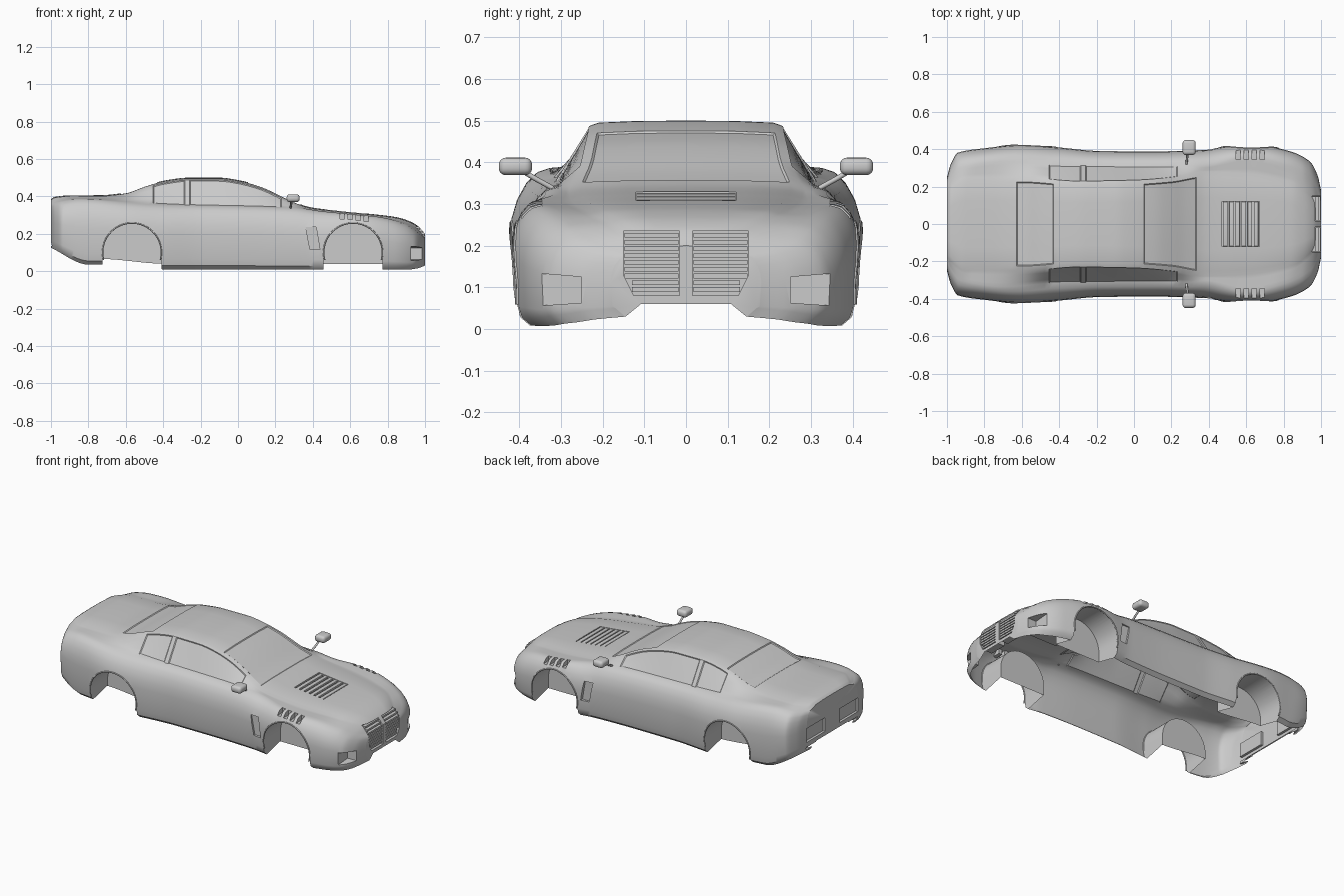
import bpy, bmesh, math
from mathutils import Vector
from mathutils.bvhtree import BVHTree

old = bpy.data.objects.get("Cube")
if old:
    bpy.data.objects.remove(old)

paint = bpy.data.materials.new("body_grey")
paint.use_nodes = True
paint.diffuse_color = (0.6, 0.6, 0.6, 1)
paint.node_tree.nodes["Principled BSDF"].inputs["Base Color"].default_value = (0.6, 0.6, 0.6, 1)


def curve_through(*pts):
    """Smooth function x -> value through the points, without overshoot."""
    d = [(b[1] - a[1]) / (b[0] - a[0]) for a, b in zip(pts, pts[1:])]
    m = [d[0]] + [2 * p * q / (p + q) if p * q > 0 else 0 for p, q in zip(d, d[1:])] + [d[-1]]

    def value(x):
        i = max(k for k in range(len(d)) if k == 0 or pts[k][0] <= x)
        (x0, y0), (x1, y1) = pts[i], pts[i + 1]
        h = x1 - x0
        t = (x - x0) / h
        return (y0 * (1 + 2 * t) * (1 - t) ** 2 + h * m[i] * t * (1 - t) ** 2
                + y1 * t * t * (3 - 2 * t) + h * m[i + 1] * t * t * (t - 1))
    return value


# Lengthwise lines of the body; the nose points to +x
top = curve_through((-1, .385), (-.98, .397), (-.9, .405), (-.74, .406), (-.6, .42), (-.5, .455),
                    (-.39, .485), (-.26, .5), (-.1, .5), (0, .487), (.12, .455), (.2, .42), (.28, .38),
                    (.385, .342), (.545, .322), (.84, .29), (.91, .27), (.96, .243), (1, .2))
width = curve_through((-1, .25), (-.98, .32), (-.94, .382), (-.8, .405), (-.6, .423), (-.41, .41),
                      (-.18, .39), (.1, .388), (.35, .395), (.54, .418), (.67, .42), (.83, .39),
                      (.94, .335), (.98, .265), (1, .18))
roof_width = curve_through((-1, .18), (-.9, .25), (-.6, .25), (-.3, .23), (0, .235), (.2, .25),
                           (.38, .28), (.6, .27), (.85, .22), (1, .1))
belt = curve_through((-1, .365), (-.85, .387), (-.6, .372), (-.3, .355), (.3, .34), (.45, .32),
                     (.6, .305), (.75, .29), (.9, .25), (1, .18))
belt_width = curve_through((-1, .21), (-.93, .3), (-.7, .335), (-.4, .315), (.38, .31), (.6, .36),
                           (.8, .32), (.95, .24), (1, .13))
bottom = curve_through((-1, .125), (-.8, .035), (-.73, .035), (-.4, .01), (.9, .008), (.96, .015), (1, .03))


def section(x):
    """Half cross-section from the roof centre down to the floor centre."""
    t, w, r, b, bw, f = (fn(x) for fn in (top, width, roof_width, belt, belt_width, bottom))
    pts = [(0, t), (.5 * r, t - .001), (.9 * r, t - .005)]
    pts += [(r + (bw - r) * k / 4, t - .013 + (b - t + .013) * k / 4) for k in range(5)]
    mid = f + .55 * (b - f)
    for k in range(1, 6):
        a = math.radians(18 * k)
        pts.append((bw + (w - bw) * math.sin(a), mid + (b - mid) * math.cos(a)))
    pts += [(w - .004, f + .3 * (mid - f)), (w - .012, f + .02), (w - .035, f)]
    return pts + [(.6 * w, f + .03), (0, f + .03)]


def is_glass(x, seg):
    if seg < 2:
        return .06 < x < .34 or -.62 < x < -.42
    return 3 <= seg <= 6 and (-.46 < x < -.29 or -.255 < x < .24)


# Hull: loft of the sections, closed at both ends
bm = bmesh.new()
STATIONS = 120
rings = []
for i in range(STATIONS + 1):
    x = -math.cos(math.pi * i / STATIONS)
    half = section(x)
    full = half + [(-y, z) for y, z in half[-2:0:-1]]
    rings.append([bm.verts.new((x, y, z)) for y, z in full])
count = len(rings[0])
glass = []
for a, b in zip(rings, rings[1:]):
    for j in range(count):
        k = (j + 1) % count
        face = bm.faces.new((a[j], a[k], b[k], b[j]))
        seg = min(j, count - 1 - j)
        face.material_index = 1 if seg >= 15 else 0      # floor, opened later
        if is_glass(face.calc_center_median().x, seg):
            glass.append(face)
bm.faces.new(rings[0])
bm.faces.new(rings[-1])
bmesh.ops.recalc_face_normals(bm, faces=bm.faces)
hull_tree = BVHTree.FromBMesh(bm)
bmesh.ops.inset_region(bm, faces=glass, thickness=.005, depth=-.004, use_even_offset=True)


def hit(origin, direction):
    return hull_tree.ray_cast(Vector(origin), Vector(direction))[0]


def add_object(name, bmesh_data, angle=35):
    mesh = bpy.data.meshes.new(name)
    bmesh_data.to_mesh(mesh)
    bmesh_data.free()
    mesh.materials.append(paint)
    obj = bpy.data.objects.new(name, mesh)
    bpy.context.collection.objects.link(obj)
    smooth(obj, angle)
    return obj


def smooth(obj, angle=35):
    bpy.ops.object.select_all(action='DESELECT')
    obj.select_set(True)
    bpy.context.view_layer.objects.active = obj
    bpy.ops.object.shade_smooth_by_angle(angle=math.radians(angle))


def prism(target, outline, axis, lo, hi):
    """Extrude a 2D outline along x, y or z from lo to hi."""
    def place(p, d):
        q = list(p)
        q.insert(axis, d)
        return target.verts.new(q)
    ends = [[place(p, d) for p in outline] for d in (lo, hi)]
    n = len(outline)
    faces = [target.faces.new(e) for e in ends]
    for i in range(n):
        k = (i + 1) % n
        faces.append(target.faces.new((ends[0][i], ends[0][k], ends[1][k], ends[1][i])))
    bmesh.ops.recalc_face_normals(target, faces=faces)


def rect(a0, a1, b0, b1):
    return [(a0, b0), (a1, b0), (a1, b1), (a0, b1)]


# Cutter: wheel wells, grille, intakes, vents and rear recesses
WHEELS = (-.567, .615)
RADIUS, AXLE = .157, .1
cut = bmesh.new()
for s in (1, -1):
    for wx in WHEELS:
        arc = [math.pi * k / 28 for k in range(29)]
        arch = [(wx + RADIUS * math.cos(a), AXLE + RADIUS * math.sin(a)) for a in arc]
        arch += [(wx - RADIUS, -.1), (wx + RADIUS, -.1)]
        prism(cut, arch, 1, s * .24, s * .6)
    grille = [(.015, .08), (.125, .08), (.15, .13), (.15, .235), (.015, .235)]
    prism(cut, [(s * y, z) for y, z in grille], 0, .935, 1.2)
    intake = [(.25, .063), (.37, .055), (.37, .135), (.25, .125)]
    prism(cut, [(s * y, z) for y, z in intake], 0, .925, 1.2)
    side = hit((.4, s, .17), (0, -s, 0)).y
    prism(cut, [(.385, .115), (.438, .115), (.418, .235), (.362, .235)], 1, side - s * .015, s)
    prism(cut, [(s * y, z) for y, z in rect(.07, .25, .18, .265)], 0, -1.2, -.985)
    for k in range(4):
        x = .557 + .043 * k
        z = hit((x, s * .37, 2), (0, 0, -1)).z
        prism(cut, rect(x - .012, x + .012, *sorted((s * .345, s * .4))), 2, z - .025, 1)
prism(cut, rect(.47, .67, -.12, .12), 2, .298, 1)
prism(cut, rect(-.25, .25, .135, .15), 0, -1.2, -.985)
cutter = add_object("cutter", cut)
cutter.hide_render = True

body = add_object("body_shell", bm)
body.data.materials.append(paint)
mod = body.modifiers.new("openings", 'BOOLEAN')
mod.operation, mod.solver, mod.object = 'DIFFERENCE', 'EXACT', cutter
bpy.ops.object.modifier_apply(modifier=mod.name)
bpy.data.objects.remove(cutter)

# Open the underside
bm = bmesh.new()
bm.from_mesh(body.data)
floor = [f for f in bm.faces if f.material_index == 1]
bmesh.ops.delete(bm, geom=floor, context='FACES')
bm.to_mesh(body.data)
bm.free()
body.data.materials.pop(index=1)
smooth(body)


def box(name, centre, size, bevel=0):
    b = bmesh.new()
    bmesh.ops.create_cube(b, size=1)
    bmesh.ops.scale(b, vec=size, verts=b.verts)
    if bevel:
        bmesh.ops.bevel(b, geom=b.edges[:], offset=bevel, segments=4, profile=.5, affect='EDGES')
    bmesh.ops.translate(b, vec=centre, verts=b.verts)
    return add_object(name, b)


def tube(name, points, radius):
    data = bpy.data.curves.new(name, 'CURVE')
    data.dimensions, data.bevel_depth, data.bevel_resolution = '3D', radius, 2
    data.use_fill_caps = True
    line = data.splines.new('POLY')
    line.points.add(len(points) - 1)
    for p, co in zip(line.points, points):
        p.co = (*co, 1)
    data.materials.append(paint)
    obj = bpy.data.objects.new(name, data)
    bpy.context.collection.objects.link(obj)


# Hood vent bars
for k in range(6):
    x = .488 + .033 * k
    box("hood_vent_bar", (x, 0, top(x) - .008), (.024, .238, .012), .002)

for s, label in ((1, "left"), (-1, "right")):
    # Grille slats
    for k in range(9):
        z = .095 + .0162 * k
        outer = .13 if z < .12 else .147
        x = hit((2, s * .08, z), (-1, 0, 0)).x
        box(label + "_grille_slat", (x - .016, s * (outer + .018) / 2, z), (.024, outer - .018, .011))
    # Wheel arch lips
    for wx in WHEELS:
        lip = []
        for k in range(25):
            a = math.radians(-15 + 210 * k / 24)
            x, z = wx + RADIUS * math.cos(a), AXLE + RADIUS * math.sin(a)
            lip.append((x, hit((x, s, z), (0, -s, 0)).y, z))
        tube(label + "_arch_lip", lip, .004)
    # Door mirrors
    box(label + "_mirror", (.295, s * .409, .39), (.07, .08, .042), .017)
    tube(label + "_mirror_stalk", [(.285, s * .385, .375), (.285, s * .36, .36), (.28, s * .32, .338)], .006)
